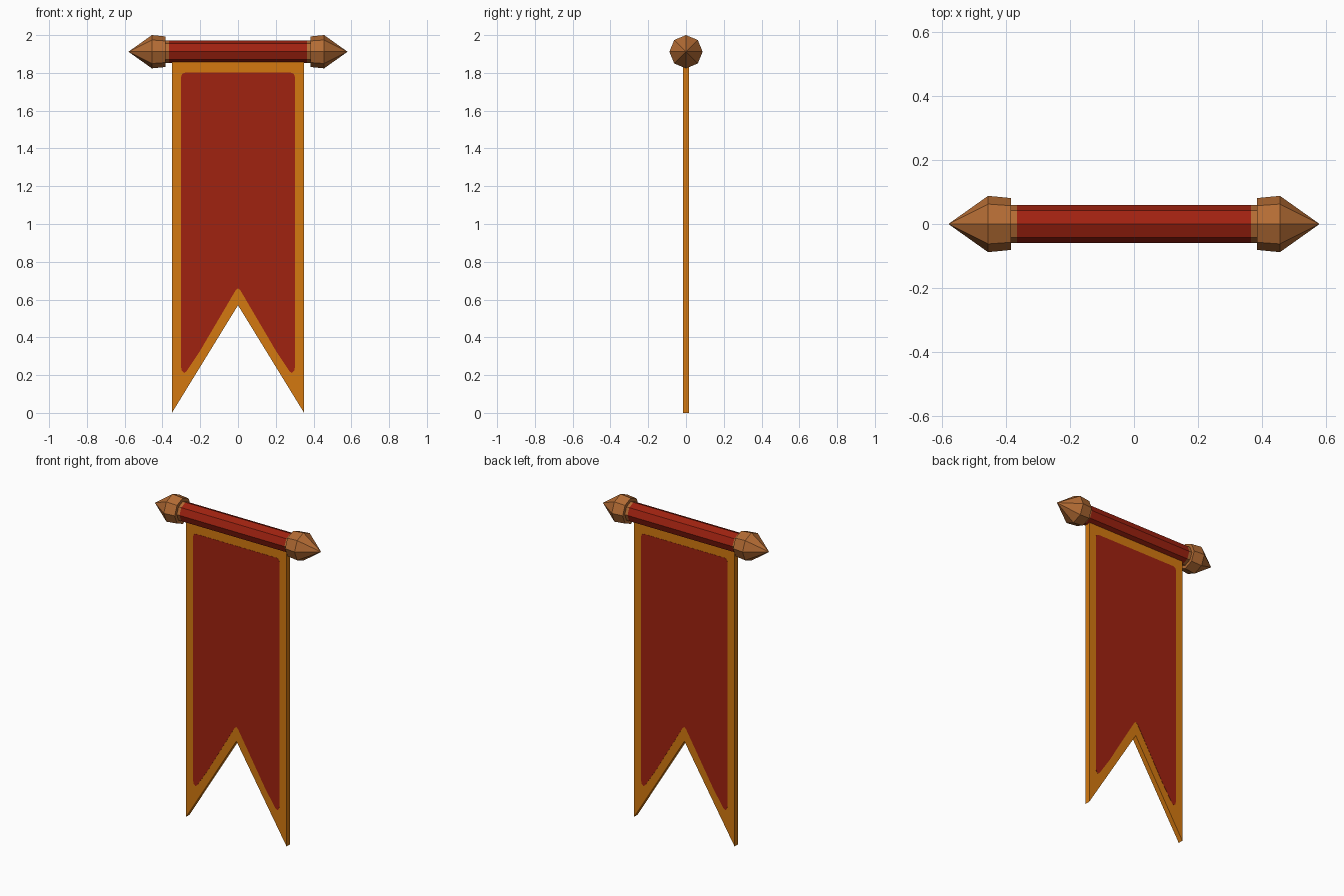
import bpy, bmesh, math

if "Cube" in bpy.data.objects:
    bpy.data.objects.remove(bpy.data.objects["Cube"])

AXIS_Z = 1.912   # height of the rod axis
SIDES = 8


def material(name, r, g, b):
    lin = [((c / 255 + 0.055) / 1.055) ** 2.4 if c > 10 else c / 255 / 12.92 for c in (r, g, b)]
    m = bpy.data.materials.new(name)
    m.diffuse_color = (*lin, 1)
    m.use_nodes = True
    m.node_tree.nodes["Principled BSDF"].inputs["Base Color"].default_value = m.diffuse_color
    return m


red = material("red cloth", 160, 34, 16)
gold = material("orange gold trim", 212, 121, 16)
wood = material("brown wood", 180, 108, 52)


def finish(bm, name, mat):
    bmesh.ops.recalc_face_normals(bm, faces=bm.faces)
    me = bpy.data.meshes.new(name)
    bm.to_mesh(me)
    bm.free()
    me.materials.append(mat)
    ob = bpy.data.objects.new(name, me)
    bpy.context.collection.objects.link(ob)
    return ob


def prism(name, half, depth, mat):
    """Extrude an outline given by its right half (x, z), mirrored in x."""
    pts = half + [(-x, z) for x, z in reversed(half) if x > 0]
    bm = bmesh.new()
    face = bm.faces.new([bm.verts.new((x, -depth, z)) for x, z in pts])
    ext = bmesh.ops.extrude_face_region(bm, geom=[face], use_keep_orig=True)
    for v in ext["geom"]:
        if isinstance(v, bmesh.types.BMVert):
            v.co.y = depth
    return finish(bm, name, mat)


def lathe_x(name, profile, mat):
    """Turn (x, radius) points about the rod axis; radius 0 makes a tip."""
    bm = bmesh.new()
    rings = []
    for x, r in profile:
        n = SIDES if r > 0 else 1
        rings.append([bm.verts.new((x, r * math.sin(i * math.tau / SIDES),
                                    AXIS_Z + r * math.cos(i * math.tau / SIDES)))
                      for i in range(n)])
    for a, b in zip(rings, rings[1:]):
        for i in range(SIDES):
            j = (i + 1) % SIDES
            bm.faces.new([a[i], a[j], b[0]] if len(b) == 1 else [a[i], a[j], b[j], b[i]])
    for ring in (rings[0], rings[-1]):
        if len(ring) > 1:
            bm.faces.new(ring)
    return finish(bm, name, mat)


# swallow-tailed banner cloth, its top edge tucked into the rod
prism("banner_border", [(0, 0.57), (0.35, 0), (0.35, 1.88)], 0.016, gold)

# red field showing on both sides, with softened corners
prism("banner_field", [(0, 0.66), (0.012, 0.65), (0.2, 0.33), (0.273, 0.22), (0.285, 0.212),
                       (0.297, 0.222), (0.301, 0.24), (0.301, 1.78), (0.296, 1.795),
                       (0.28, 1.801)], 0.0172, red)

# rod
lathe_x("rod", [(-0.366, 0.06), (0.366, 0.06)], red)

# pointed finials with a collar at each end
for side, s in (("right", 1), ("left", -1)):
    lathe_x(side + "_finial", [(s * 0.366, 0.06), (s * 0.385, 0.06), (s * 0.385, 0.081),
                               (s * 0.456, 0.088), (s * 0.58, 0)], wood)
